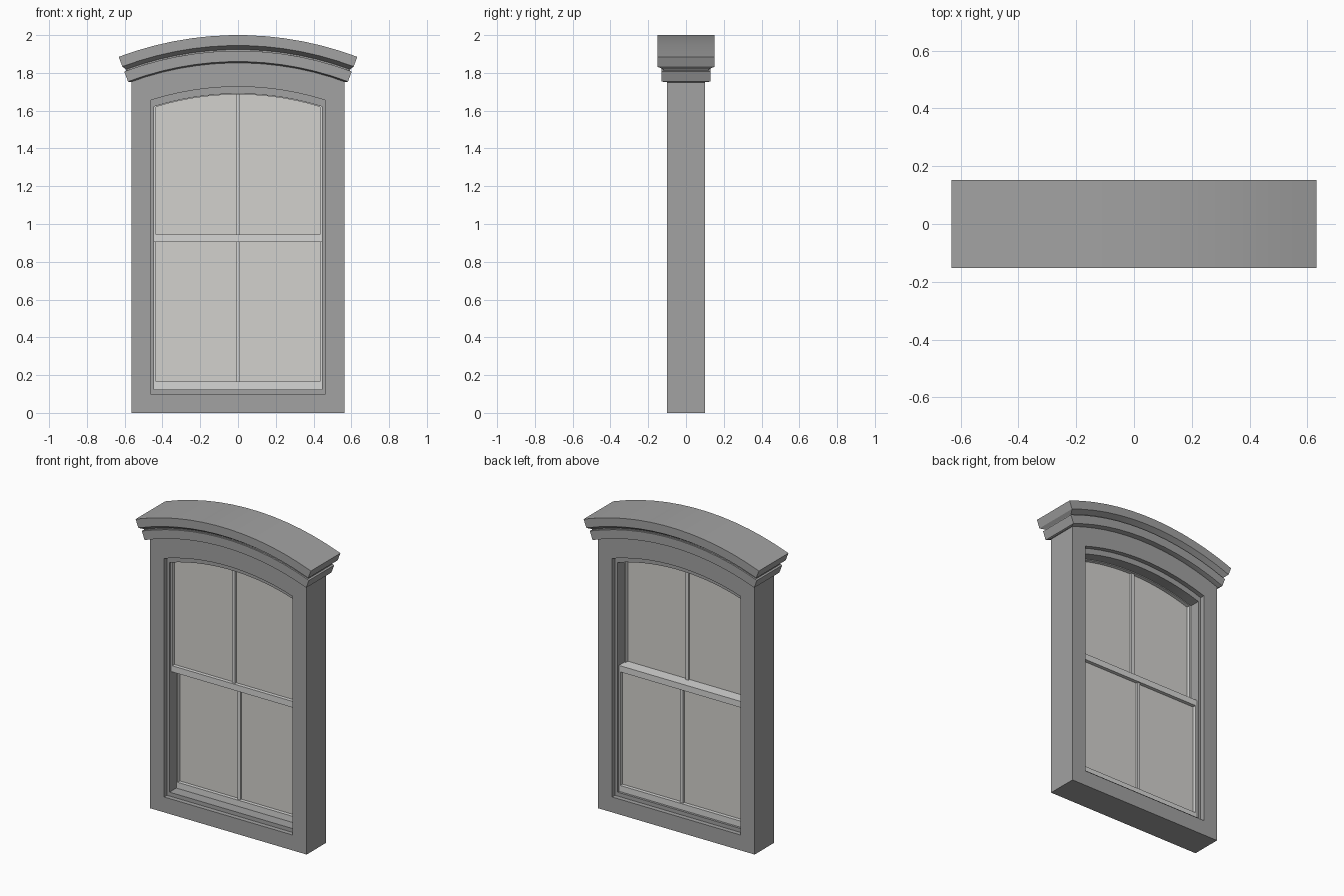
import bpy, bmesh, math

cube = bpy.data.objects.get("Cube")
if cube:
    bpy.data.objects.remove(cube, do_unlink=True)

ARC_Z = 0.207   # shared centre height of every arch
SEGS = 13       # segments along each arch


def material(name, rgb):
    m = bpy.data.materials.new(name)
    m.use_nodes = True
    m.diffuse_color = (*rgb, 1)
    m.node_tree.nodes["Principled BSDF"].inputs["Base Color"].default_value = (*rgb, 1)
    return m


STONE = material("frame grey", (0.36, 0.36, 0.36))
PAINT = material("sash off white", (0.67, 0.67, 0.66))
GLASS = material("pane pale grey", (0.65, 0.64, 0.615))


def finish(name, bm, mat):
    bmesh.ops.recalc_face_normals(bm, faces=bm.faces)
    mesh = bpy.data.meshes.new(name)
    bm.to_mesh(mesh)
    bm.free()
    mesh.materials.append(mat)
    ob = bpy.data.objects.new(name, mesh)
    bpy.context.collection.objects.link(ob)
    bpy.context.view_layer.objects.active = ob
    ob.select_set(True)
    bpy.ops.object.shade_smooth_by_angle(angle=math.radians(20))
    ob.select_set(False)
    return ob


def outline(half, z0, top, arched):
    """Closed outline; top is an arch radius or a flat height."""
    pts = [(-half, z0), (half, z0)]
    a = math.asin(half / top) if arched else 0
    for i in range(SEGS + 1):
        t = 1 - 2 * i / SEGS
        if arched:
            pts.append((top * math.sin(a * t), ARC_Z + top * math.cos(a * t)))
        else:
            pts.append((half * t, top))
    return pts


def ring(name, outer, inner, y0, y1, mat):
    bm = bmesh.new()
    loops = [[bm.verts.new((x, y, z)) for x, z in pts]
             for pts, y in ((outer, y0), (outer, y1), (inner, y1), (inner, y0))]
    n = len(outer)
    for i in range(n):
        j = (i + 1) % n
        for k in range(4):
            a, b = loops[k], loops[(k + 1) % 4]
            bm.faces.new((a[i], a[j], b[j], b[i]))
    return finish(name, bm, mat)


def slab(name, pts, y0, y1, mat):
    bm = bmesh.new()
    face = bm.faces.new([bm.verts.new((x, y0, z)) for x, z in pts])
    ext = bmesh.ops.extrude_face_region(bm, geom=[face])["geom"]
    moved = [v for v in ext if isinstance(v, bmesh.types.BMVert)]
    bmesh.ops.translate(bm, verts=moved, vec=(0, y1 - y0, 0))
    return finish(name, bm, mat)


def bar(name, half, z0, z1, y0, y1, mat):
    return slab(name, [(-half, z0), (half, z0), (half, z1), (-half, z1)], y0, y1, mat)


def hood(name, half_profile, mat):
    """Sweep a front-back symmetric profile of (radius, depth, half angle)."""
    bm = bmesh.new()
    profile = [(r, -y, a) for r, y, a in half_profile] + half_profile[::-1]
    m = len(profile)
    rows = []
    for i in range(SEGS + 1):
        t = 2 * i / SEGS - 1
        rows.append([bm.verts.new((r * math.sin(a * t), y, ARC_Z + r * math.cos(a * t)))
                     for r, y, a in profile])
    for p, q in zip(rows, rows[1:]):
        for k in range(m):
            l = (k + 1) % m
            bm.faces.new((p[k], p[l], q[l], q[k]))
    for row in (rows[0], rows[-1]):
        for k in range(m // 2 - 1):
            bm.faces.new((row[k], row[k + 1], row[m - 2 - k], row[m - 1 - k]))
    return finish(name, bm, mat)


# Casing and the recessed stop inside it
ring("casing", outline(0.565, 0, 1.68, True), outline(0.463, 0.10, 1.52, True),
     -0.1, 0.1, STONE)
ring("inner_stop", outline(0.48, 0.08, 1.54, True), outline(0.445, 0.125, 1.483, True),
     -0.07, 0.07, STONE)

# Arched hood: crown, undercut, neck and lower band
hood("hood_moulding", [
    (1.793, 0.152, 0.36), (1.738, 0.152, 0.36), (1.717, 0.12, 0.353),
    (1.71, 0.12, 0.353), (1.71, 0.13, 0.36), (1.653, 0.13, 0.36),
    (1.646, 0.1, 0.355)], STONE)

# Upper sash toward the front, lower sash toward the back
SASHES = (
    ("upper", -0.055, 0.0, 0.905, 0.945, 1.49, 1.478, True),
    ("lower", 0.0, 0.055, 0.12, 0.165, 0.945, 0.905, False),
)
for name, y0, y1, z0, z_in, top, top_in, arched in SASHES:
    mid = (y0 + y1) / 2
    ring(name + "_sash", outline(0.45, z0, top, arched),
         outline(0.435, z_in, top_in, arched), y0, y1, PAINT)
    slab(name + "_pane", outline(0.44, z_in - 0.01, top_in + 0.005, arched),
         mid - 0.004, mid + 0.004, GLASS)
    muntin_top = ARC_Z + top_in if arched else top_in
    bar(name + "_muntin", 0.01, z_in - 0.005, muntin_top + 0.003,
        mid - 0.018, mid + 0.018, PAINT)
